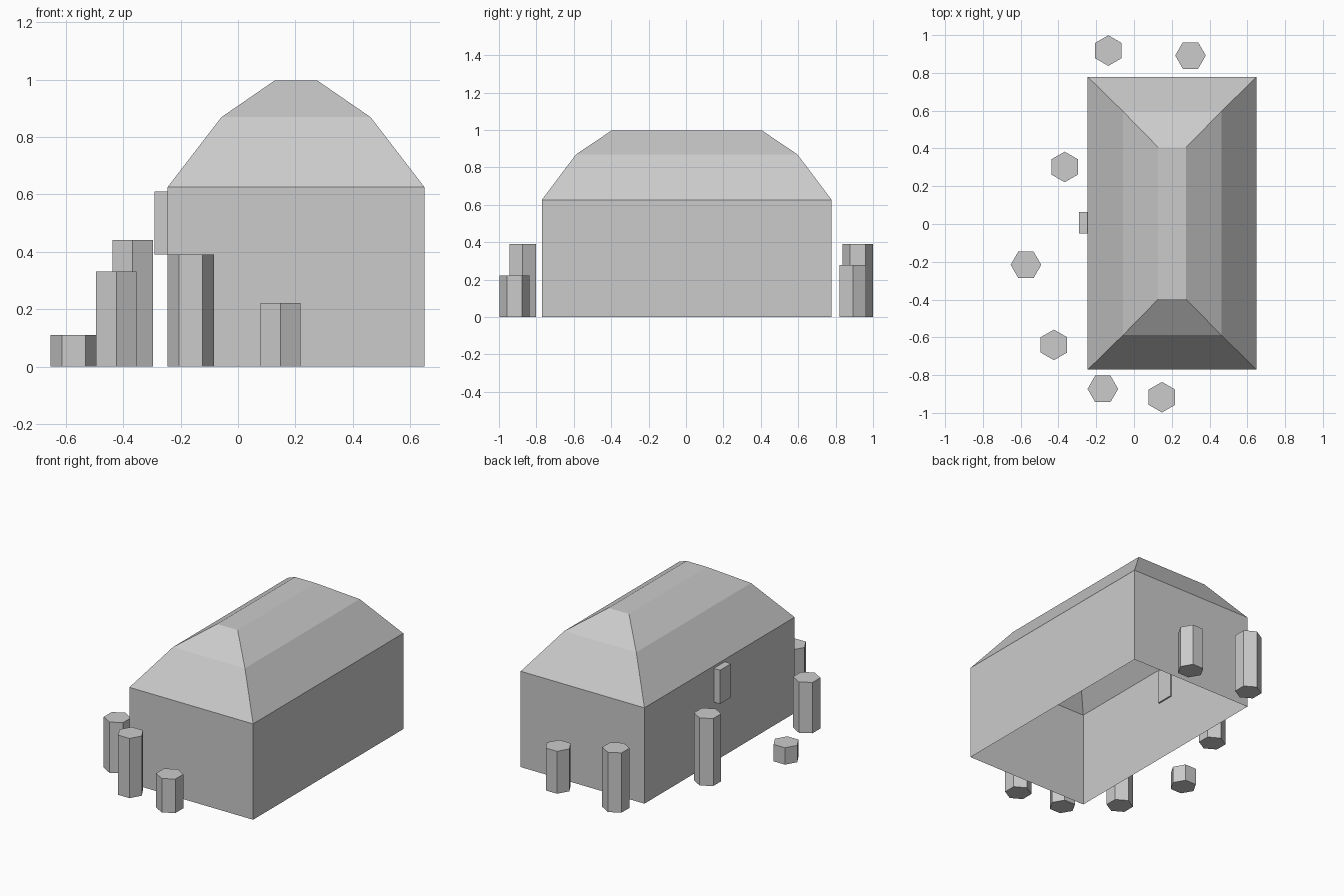
import bpy, bmesh, math

if "Cube" in bpy.data.objects:
    bpy.data.objects.remove(bpy.data.objects["Cube"])

CX, CY = 0.202, 0.004  # centre of the building


def finish(bm, name):
    bmesh.ops.recalc_face_normals(bm, faces=bm.faces)
    mesh = bpy.data.meshes.new(name)
    bm.to_mesh(mesh)
    bm.free()
    obj = bpy.data.objects.new(name, mesh)
    bpy.context.collection.objects.link(obj)
    return obj


def shell(name, levels, cap):
    """Open-bottomed shell through rectangles (half_x, half_y, z)."""
    bm = bmesh.new()
    rings = [[bm.verts.new((CX + sx * hx, CY + sy * hy, z))
              for sx, sy in ((-1, -1), (1, -1), (1, 1), (-1, 1))]
             for hx, hy, z in levels]
    for low, high in zip(rings, rings[1:]):
        for i in range(4):
            j = (i + 1) % 4
            bm.faces.new((low[i], low[j], high[j], high[i]))
    if cap:
        bm.faces.new(rings[-1])
    obj = finish(bm, name)
    # Outward normals on every face of the shell
    for p in obj.data.polygons:
        n, c = p.normal, p.center
        if n.x * (c.x - CX) + n.y * (c.y - CY) + n.z * c.z < 0:
            p.flip()
    return obj


def post(name, x, y, height, turn):
    bm = bmesh.new()
    bmesh.ops.create_cone(bm, cap_ends=True, segments=6, radius1=0.081,
                          radius2=0.081, depth=height)
    obj = finish(bm, name)
    # Measure the first corner so "turn" is counted from the x axis
    v = obj.data.vertices[0].co
    obj.rotation_euler.z = math.radians(turn) - math.atan2(v.y, v.x)
    obj.location = (x, y, height / 2)


# Building walls and two-pitch hipped roof, both hollow
shell("walls", [(0.447, 0.775, 0), (0.447, 0.775, 0.626)], False)
shell("roof", [(0.447, 0.775, 0.626), (0.26, 0.592, 0.869),
               (0.074, 0.402, 0.997)], True)

# Small panel set into the left wall
bm = bmesh.new()
bmesh.ops.create_cube(bm, size=1)
bmesh.ops.scale(bm, vec=(0.055, 0.114, 0.22), verts=bm.verts)
bmesh.ops.translate(bm, vec=(-0.2625, 0.006, 0.5), verts=bm.verts)
finish(bm, "wall_panel")

# Hexagonal posts around the building, alternately turned
posts = [(0.148, -0.917, 0.222), (-0.165, -0.873, 0.39), (-0.424, -0.64, 0.332),
         (-0.572, -0.216, 0.11), (-0.367, 0.302, 0.441), (-0.136, 0.918, 0.39),
         (0.299, 0.892, 0.277)]
turns = [30, 0, 30, 0, 30, 30, 0]
for i, ((x, y, h), t) in enumerate(zip(posts, turns), 1):
    post(f"post_{i}", x, y, h, t)
